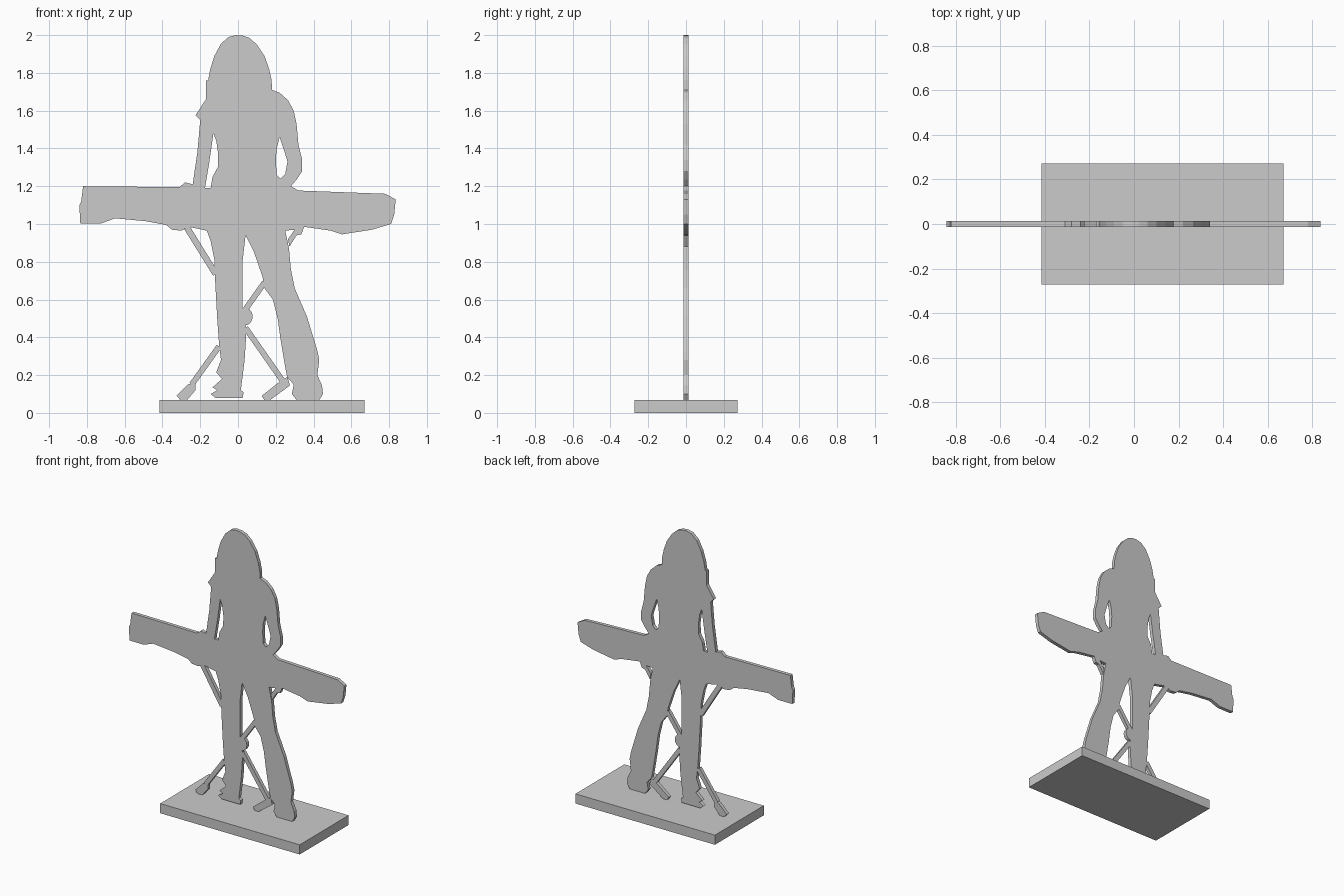
import bpy, bmesh, math
from mathutils import Vector

HALF = 0.0125  # half thickness of the cut-out sheet


def plate(name, outline):
    """Flat sheet in the XZ plane from an outline of (x, z) points."""
    bm = bmesh.new()
    face = bm.faces.new([bm.verts.new((x, -HALF, z)) for x, z in outline])
    ext = bmesh.ops.extrude_face_region(bm, geom=[face])
    moved = [g for g in ext["geom"] if isinstance(g, bmesh.types.BMVert)]
    bmesh.ops.translate(bm, verts=moved, vec=(0, 2 * HALF, 0))
    bmesh.ops.recalc_face_normals(bm, faces=bm.faces)
    mesh = bpy.data.meshes.new(name)
    bm.to_mesh(mesh)
    bm.free()
    obj = bpy.data.objects.new(name, mesh)
    bpy.context.collection.objects.link(obj)
    return obj


def strut(name, a, b, width=0.033):
    """Straight bar between two (x, z) points."""
    a, b = Vector(a), Vector(b)
    side = (b - a).normalized().orthogonal() * width / 2
    return plate(name, [a + side, b + side, b - side, a - side])


# Base slab
bpy.ops.mesh.primitive_cube_add(size=1, location=(0.1275, 0, 0.034))
base = bpy.context.object
base.name = "base"
base.scale = (1.085, 0.543, 0.068)

# Head, hair and torso
plate("head_and_torso", [
    (-.01, 2.0), (.025, 1.997), (.06, 1.985), (.1, 1.95), (.14, 1.89), (.165, 1.82),
    (.178, 1.76), (.18, 1.71),
    (.22, 1.46), (.205, 1.40), (.2, 1.34), (.205, 1.26), (.225, 1.24), (.28, 1.2),
    (-.145, 1.19), (-.135, 1.25), (-.107, 1.30), (-.105, 1.37), (-.115, 1.44), (-.13, 1.48),
    (-.17, 1.66), (-.17, 1.76), (-.158, 1.76), (-.147, 1.82), (-.125, 1.89), (-.09, 1.955),
    (-.05, 1.99)])

# Arms, meeting the torso at the shoulders
plate("arm_left_side", [
    (-.17, 1.66), (-.225, 1.575), (-.2, 1.55), (-.215, 1.38), (-.24, 1.21), (-.175, 1.19),
    (-.15, 1.34), (-.13, 1.48)])
plate("arm_right_side", [
    (.18, 1.71), (.22, 1.695), (.265, 1.655), (.295, 1.6), (.31, 1.53), (.32, 1.42),
    (.34, 1.34), (.34, 1.28), (.31, 1.235), (.28, 1.2), (.225, 1.24), (.25, 1.265),
    (.262, 1.33), (.25, 1.37), (.22, 1.46)])

# Keyboard instrument
plate("keyboard", [
    (-.82, 1.2), (-.31, 1.195), (-.28, 1.22), (-.24, 1.21), (-.175, 1.19), (-.145, 1.19),
    (.28, 1.2), (.32, 1.177), (.78, 1.16), (.835, 1.13), (.827, 1.05), (.81, 1.0),
    (.71, .97), (.55, .945), (.49, .965), (.35, .985), (.3, .97), (.25, .965),
    (.04, .965), (-.165, .965), (-.26, .985), (-.3, .965), (-.35, .97), (-.38, .995),
    (-.49, 1.015), (-.65, 1.03), (-.725, 1.003), (-.835, 1.003), (-.84, 1.1), (-.83, 1.12)])

# Legs with shoes
plate("leg_left_side", [
    (-.165, .965), (-.145, .91), (-.125, .81), (-.12, .68), (-.11, .5), (-.1, .36),
    (-.09, .28), (-.115, .215), (-.085, .18), (-.135, .135), (-.11, .12), (-.145, .1),
    (-.12, .08), (.025, .08), (.03, .11), (.015, .12), (.035, .28), (.045, .44),
    (.025, .55), (.025, .81), (.04, .94), (.04, .965)])
plate("leg_right_side", [
    (.04, .965), (.04, .94), (.085, .85), (.13, .72), (.14, .66), (.185, .6), (.21, .5),
    (.225, .39), (.25, .24), (.26, .19), (.295, .15), (.285, .1), (.31, .068), (.43, .068),
    (.45, .1), (.445, .145), (.42, .2), (.43, .28), (.42, .33), (.365, .51), (.3, .66),
    (.28, .76), (.27, .87), (.25, .965)])

# Folding stand: struts, pivot, clamp and feet
strut("stand_upper_left", (-.27, .98), (-.118, .735))
strut("stand_lower_left", (-.1, .352), (-.245, .15), 0.03)
strut("stand_upper_right", (.14, .69), (.03, .535), 0.03)
strut("stand_lower_right", (.04, .45), (.25, .15), 0.03)
plate("stand_pivot", [
    (.038 + .04 * math.cos(t * math.tau / 14), .51 + .046 * math.sin(t * math.tau / 14))
    for t in range(14)])
plate("stand_clamp", [
    (.3, .97), (.35, .985), (.335, .945), (.31, .94), (.272, .88), (.265, .92)])
plate("stand_foot_left", [
    (-.325, .09), (-.305, .068), (-.27, .068), (-.225, .12), (-.225, .16), (-.265, .15)])
plate("stand_foot_right", [
    (.125, .09), (.14, .068), (.17, .068), (.275, .145), (.262, .19), (.22, .165)])
